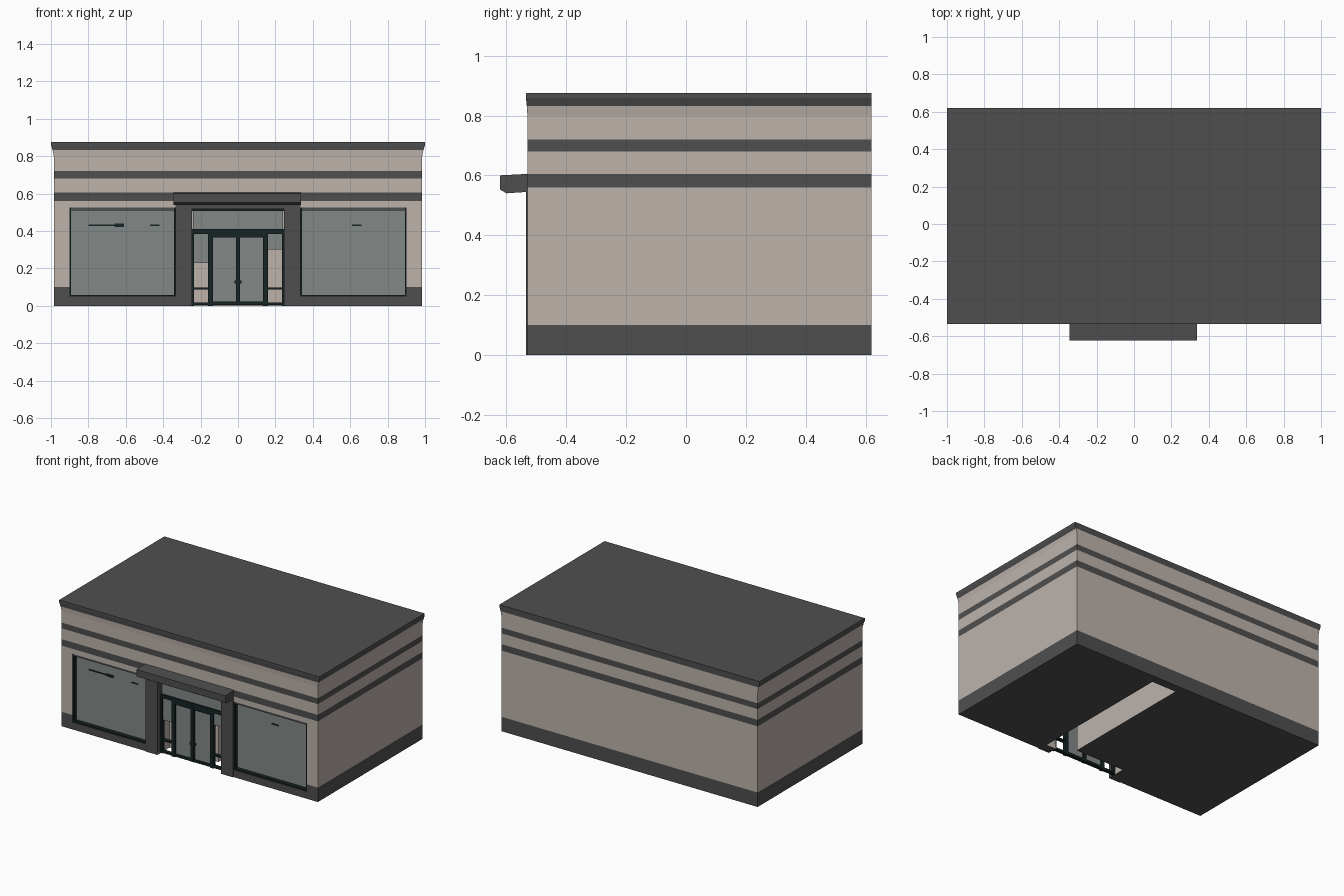
import bpy, bmesh

if "Cube" in bpy.data.objects:
    bpy.data.objects.remove(bpy.data.objects["Cube"])

def material(name, rgb):
    m = bpy.data.materials.new(name)
    m.diffuse_color = (*rgb, 1)
    m.use_nodes = True
    m.node_tree.nodes["Principled BSDF"].inputs["Base Color"].default_value = m.diffuse_color
    return m

BEIGE = material("beige wall", (0.51, 0.45, 0.41))
DARK = material("charcoal trim", (0.078, 0.078, 0.078))
GLASS = material("grey glass", (0.225, 0.25, 0.245))
FRAME = material("black teal frame", (0.008, 0.017, 0.017))

def add_box(bm, x0, x1, y0, y1, z0, z1):
    verts = bmesh.ops.create_cube(bm, size=1)["verts"]
    for v in verts:
        v.co = (x1 if v.co.x > 0 else x0, y1 if v.co.y > 0 else y0, z1 if v.co.z > 0 else z0)

def finish(name, bm, *mats):
    me = bpy.data.meshes.new(name)
    bmesh.ops.recalc_face_normals(bm, faces=bm.faces)
    bm.to_mesh(me)
    bm.free()
    for m in mats:
        me.materials.append(m)
    ob = bpy.data.objects.new(name, me)
    bpy.context.scene.collection.objects.link(ob)
    return ob

def boxes(name, mat, *dims):
    bm = bmesh.new()
    for d in dims:
        add_box(bm, *d)
    return finish(name, bm, mat)

# Building shell, sliced into colour bands, with a flared cornice
bm = bmesh.new()
add_box(bm, -0.985, 0.985, -0.53, 0.62, 0, 0.875)
for z in (0.10, 0.56, 0.605, 0.68, 0.72, 0.80, 0.832, 0.858):
    bmesh.ops.bisect_plane(bm, geom=bm.verts[:] + bm.edges[:] + bm.faces[:],
                           plane_co=(0, 0, z), plane_no=(0, 0, 1))
bands = ((-1, 0.10), (0.56, 0.605), (0.68, 0.72), (0.832, 1))
for f in bm.faces:
    z = f.calc_center_median().z
    f.material_index = int(any(a < z < b for a, b in bands))
for v in bm.verts:
    if v.co.z > 0.82:
        flare = 0.006 if v.co.z < 0.84 else 0.015
        v.co.x += flare if v.co.x > 0 else -flare
        if v.co.y < 0:
            v.co.y -= flare / 3
shell = finish("building_shell", bm, BEIGE, DARK)

# Openings: window recesses, entrance hall and the gap in the floor
cuts = (("left_window_cutter", 1, (-0.90, -0.335, -0.7, -0.49, 0.05, 0.525)),
        ("right_window_cutter", 1, (0.335, 0.90, -0.7, -0.49, 0.05, 0.525)),
        ("entrance_cutter", 0, (-0.245, 0.245, -0.7, -0.40, -0.1, 0.522)),
        ("floor_gap_cutter", 0, (0.13, 0.32, -0.47, 0.56, -0.1, 0.51)))
for name, index, dims in cuts:
    bm = bmesh.new()
    add_box(bm, *dims)
    for f in bm.faces:
        f.material_index = index
    cutter = finish(name, bm, BEIGE, DARK)
    cutter.hide_render = True
    mod = shell.modifiers.new(name, 'BOOLEAN')
    mod.operation = 'DIFFERENCE'
    mod.solver = 'EXACT'
    mod.object = cutter
    bpy.context.view_layer.objects.active = shell
    bpy.ops.object.modifier_apply(modifier=name)
    bpy.data.objects.remove(cutter)

# Shop windows: glass, thin frame, sill and small dark marks
for side, s in (("left", -1), ("right", 1)):
    x0, x1 = sorted((s * 0.335, s * 0.90))
    boxes(side + "_window_glass", GLASS, (x0, x1, -0.497, -0.489, 0.05, 0.525))
    boxes(side + "_window_frame", FRAME,
          (x0, x0 + 0.008, -0.525, -0.495, 0.05, 0.525),
          (x1 - 0.008, x1, -0.525, -0.495, 0.05, 0.525),
          (x0, x1, -0.525, -0.495, 0.05, 0.058))
    boxes(side + "_window_head", DARK, (x0, x1, -0.525, -0.495, 0.51, 0.525))
    # Dark piers beside the entrance
    p0, p1 = sorted((s * 0.245, s * 0.335))
    boxes(side + "_entrance_pier", DARK, (p0, p1, -0.535, -0.47, 0, 0.55))
boxes("window_marks", FRAME,
      (-0.80, -0.61, -0.501, -0.496, 0.427, 0.435),
      (-0.66, -0.61, -0.501, -0.496, 0.422, 0.440),
      (-0.47, -0.42, -0.501, -0.496, 0.427, 0.434),
      (0.61, 0.66, -0.501, -0.496, 0.427, 0.436))

# Header and canopy over the entrance
boxes("entrance_header", DARK, (-0.335, 0.335, -0.535, -0.47, 0.517, 0.55))
bm = bmesh.new()
profile = ((-0.528, 0.545), (-0.60, 0.54), (-0.622, 0.553), (-0.622, 0.60), (-0.528, 0.605))
face = bm.faces.new([bm.verts.new((-0.345, y, z)) for y, z in profile])
new = bmesh.ops.extrude_face_region(bm, geom=[face])["geom"]
for v in new:
    if isinstance(v, bmesh.types.BMVert):
        v.co.x = 0.338
finish("entrance_canopy", bm, DARK)

# Door frame posts, rails and sill
bars = [(-0.245, 0.245, -0.50, -0.475, 0.385, 0.41),
        (-0.245, 0.245, -0.50, -0.475, 0.507, 0.522),
        (-0.14, 0.14, -0.50, -0.475, 0.005, 0.022),
        (-0.14, 0.14, -0.50, -0.475, 0.366, 0.385),
        (-0.012, 0.012, -0.503, -0.475, 0.005, 0.385),
        (-0.02, 0.02, -0.503, -0.475, 0.12, 0.135)]
for s in (-1, 1):
    for a, b in ((0.135, 0.16), (0.234, 0.245)):
        x0, x1 = sorted((s * a, s * b))
        bars.append((x0, x1, -0.50, -0.475, 0, 0.40))
    x0, x1 = sorted((s * 0.16, s * 0.234))
    bars.append((x0, x1, -0.50, -0.475, 0.005, 0.018))
    bars.append((x0, x1, -0.50, -0.475, 0.088, 0.098))
boxes("door_frame", FRAME, *bars)

# Door leaves, transom and upper side lights
boxes("door_glass", GLASS,
      (-0.135, -0.012, -0.490, -0.484, 0.02, 0.37),
      (0.012, 0.135, -0.490, -0.484, 0.02, 0.37))
boxes("transom_glass", GLASS, (-0.24, 0.24, -0.490, -0.484, 0.41, 0.51))
boxes("side_light_glass", GLASS,
      (-0.235, -0.16, -0.490, -0.484, 0.23, 0.385),
      (0.16, 0.235, -0.490, -0.484, 0.30, 0.385))
